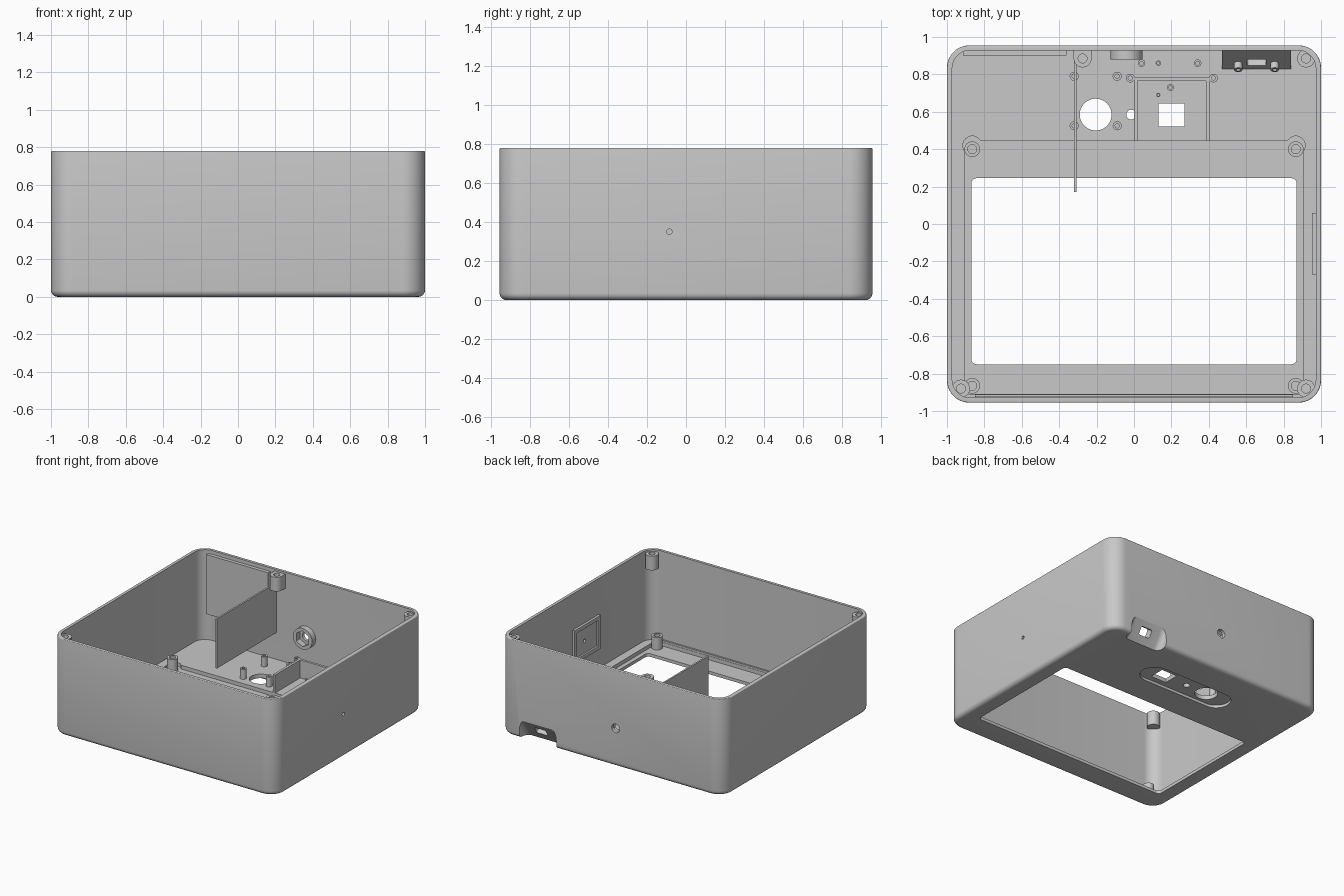
import bpy, bmesh, math
from mathutils import Matrix, Vector

if "Cube" in bpy.data.objects:
    bpy.data.objects.remove(bpy.data.objects["Cube"])

grey = bpy.data.materials.new("light_grey_plastic")
grey.diffuse_color = (0.58, 0.58, 0.58, 1)
grey.use_nodes = True
grey.node_tree.nodes["Principled BSDF"].inputs["Base Color"].default_value = grey.diffuse_color


def finish(name, bm):
    bmesh.ops.recalc_face_normals(bm, faces=bm.faces)
    me = bpy.data.meshes.new(name)
    bm.to_mesh(me)
    bm.free()
    me.materials.append(grey)
    ob = bpy.data.objects.new(name, me)
    bpy.context.collection.objects.link(ob)
    return ob


def block(name, x, y, z, r=0, bottom=0, top=0):
    """Box from (min, max) ranges, rounded in plan by r, then at its ends."""
    bm = bmesh.new()
    bmesh.ops.create_cube(bm, size=1)
    for v in bm.verts:
        v.co = Vector([a[0] if c < 0 else a[1] for a, c in zip((x, y, z), v.co)])
    if r:
        up = [e for e in bm.edges if abs(e.verts[0].co.z - e.verts[1].co.z) > 1e-4]
        bmesh.ops.bevel(bm, geom=up, offset=r, segments=10, profile=0.5, affect='EDGES')
    for off, h in ((bottom, z[0]), (top, z[1])):
        if off:
            es = [e for e in bm.edges if all(abs(v.co.z - h) < 1e-5 for v in e.verts)]
            bmesh.ops.bevel(bm, geom=es, offset=off, segments=5, profile=0.5, affect='EDGES')
    return finish(name, bm)


def prism_x(name, profile, x0, x1, r=0):
    """(y, z) profile extruded along x; r rounds the end edges of its first side."""
    bm = bmesh.new()
    a = [bm.verts.new((x0, *p)) for p in profile]
    b = [bm.verts.new((x1, *p)) for p in profile]
    n = len(profile)
    bm.faces.new(a)
    bm.faces.new(b)
    for i in range(n):
        j = (i + 1) % n
        bm.faces.new((a[i], a[j], b[j], b[i]))
    if r:
        es = [bm.edges.get((s[0], s[1])) for s in (a, b)]
        bmesh.ops.bevel(bm, geom=es, offset=r, segments=6, profile=0.5, affect='EDGES')
    return finish(name, bm)


def cylinder(name, loc, r, depth, axis=(0, 0, 1), n=32):
    bm = bmesh.new()
    rot = Vector(axis).to_track_quat('Z', 'Y').to_matrix().to_4x4()
    bmesh.ops.create_cone(bm, cap_ends=True, segments=n, radius1=r, radius2=r,
                          depth=depth, matrix=Matrix.Translation(loc) @ rot)
    return finish(name, bm)


def boss(name, base, height, r, hole, axis=(0, 0, 1), floor=0.01):
    """Round post with a blind bore."""
    prof = [(0, floor), (hole, floor), (hole, height), (r, height), (r, 0), (0, 0)]
    bm = bmesh.new()
    vs = [bm.verts.new((a, 0, b)) for a, b in prof]
    es = [bm.edges.new((vs[i], vs[i + 1])) for i in range(len(vs) - 1)]
    bmesh.ops.spin(bm, geom=vs + es, cent=(0, 0, 0), axis=(0, 0, 1),
                   angle=2 * math.pi, steps=24)
    bmesh.ops.remove_doubles(bm, verts=bm.verts, dist=1e-5)
    rot = Vector(axis).to_track_quat('Z', 'Y').to_matrix().to_4x4()
    bmesh.ops.transform(bm, matrix=Matrix.Translation(base) @ rot, verts=bm.verts)
    return finish(name, bm)


def boolean(ob, tool, op='DIFFERENCE'):
    m = ob.modifiers.new("bool", 'BOOLEAN')
    m.operation, m.solver, m.object = op, 'EXACT', tool
    bpy.context.view_layer.objects.active = ob
    bpy.ops.object.modifier_apply(modifier=m.name)
    bpy.data.objects.remove(tool)


FLOOR = 0.055   # top of the floor
SHELF = 0.025   # floor of the screen pocket

# Open-topped shell
shell = block("shell", (-1, 1), (-.955, .955), (0, .78), .12, bottom=.035, top=.006)
boolean(shell, block("cavity", (-.972, .972), (-.928, .928), (FLOOR, 1), .095))

# Sloped connector housing on the back wall
boolean(shell, prism_x("housing", [(.83, .04), (.83, .06), (.935, .225), (.94, .04)],
                       .47, .84), 'UNION')
boolean(shell, prism_x("scoop", [(.853, -.01), (.963, .16), (1.1, .16), (1.1, -.01)],
                       .49, .82, r=.045))
slope = Vector((0, -.165, .105)).normalized()
port = block("port", (-.05, .05), (-.032, .032), (-.09, .09), .012)
port.data.transform(Matrix.Translation((.655, .883, .10))
                    @ Matrix.Rotation(math.atan2(.165, .105), 4, 'X'))
boolean(shell, port)

# Screen pocket and window
boolean(shell, block("pocket", (-.905, .905), (-.91, .445), (SHELF, .2)))
boolean(shell, block("window", (-.87, .87), (-.75, .245), (-.1, .2), .03))

# Long recess under the floor with its sensor openings
boolean(shell, block("recess", (-.41, .40), (.475, .695), (-.1, .022), .1095))
boolean(shell, block("square_opening", (.13, .27), (.52, .645), (-.1, .2)))
boolean(shell, cylinder("round_opening", (-.205, .585, 0), .085, .4, n=48))
boolean(shell, cylinder("small_opening", (-.015, .585, 0), .026, .4))

# Wall holes: back socket and side pin hole
boolean(shell, cylinder("back_hole", (-.04, .94, .31), .035, .2, (0, 1, 0)))
boolean(shell, cylinder("side_hole", (.98, -.085, .35), .014, .2, (1, 0, 0), 20))

# Socket ring with a hexagonal nut seat
ring = cylinder("socket_ring", (-.04, .909, .31), .085, .058, (0, 1, 0), 48)
boolean(ring, cylinder("nut_seat", (-.04, .90, .31), .064, .2, (0, 1, 0), 6))

# Framed seat on the right wall
frame = block("side_frame", (.952, .975), (-.27, .06), (.22, .49))
boolean(frame, block("frame_cut", (.9, .967), (-.24, .03), (.25, .46)))
boolean(frame, cylinder("frame_hole", (.97, -.085, .35), .014, .2, (1, 0, 0), 20))

# Hanging divider and thick pad on the back wall
divider = block("divider", (-.322, -.308), (.17, .935), (.27, .67))
pad = block("back_pad", (-.915, -.36), (.90, .935), (.27, .75))

# Lid screw posts near the rim
posts = [ring, frame, shell]
for x, y in ((-.275, .885), (.92, .885), (-.925, -.88), (.92, -.88)):
    posts.append(boss("lid_post", (x, y, .65), .115, .048, .024, floor=.03))
web = block("lid_post_web", (-.323, -.227), (.885, .935), (.65, .765))
boolean(web, cylinder("web_cut", (-.275, .885, .7), .046, .3))

# Screen mounting posts in the pocket corners
for x in (-.865, .865):
    for y in (.40, -.865):
        posts.append(boss("screen_post", (x, y, SHELF - .01), .11, .042, .024))
    boolean(shell, cylinder("post_clearance", (x, .42, .1), .05, .15))

# Thin rib along the front of the pocket
block("front_rib", (-.85, .85), (-.926, -.912), (FLOOR - .01, FLOOR + .015))

# Circuit board posts and small pegs
for x in (-.32, -.09):
    for y in (.525, .79):
        posts.append(boss("board_post", (x, y, FLOOR - .01), .09, .024, .011))
for x, y, r in ((.04, .86, .02), (.34, .86, .02), (.13, .86, .014),
                (.195, .73, .018), (.13, .69, .011)):
    posts.append(boss("peg", (x, y, FLOOR - .01), .06, r, r * .5))

# U-shaped sensor bracket
block("bracket_left", (.0, .02), (.445, .785), (FLOOR - .01, .2))
block("bracket_right", (.385, .405), (.445, .785), (FLOOR - .01, .2))
block("bracket_back", (.02, .385), (.765, .785), (FLOOR - .01, .2))
for x in (-.02, .425):
    posts.append(boss("bracket_post", (x, .78, FLOOR - .01), .155, .023, .011))

# Connector screw posts standing on the slope
for x in (.557, .752):
    posts.append(boss("connector_post", (x, .862, .10), .045, .022, .011, slope))

# Smooth curved parts, keep hard edges
for ob in posts:
    bpy.ops.object.select_all(action='DESELECT')
    ob.select_set(True)
    bpy.context.view_layer.objects.active = ob
    bpy.ops.object.shade_smooth_by_angle(angle=math.radians(30))
